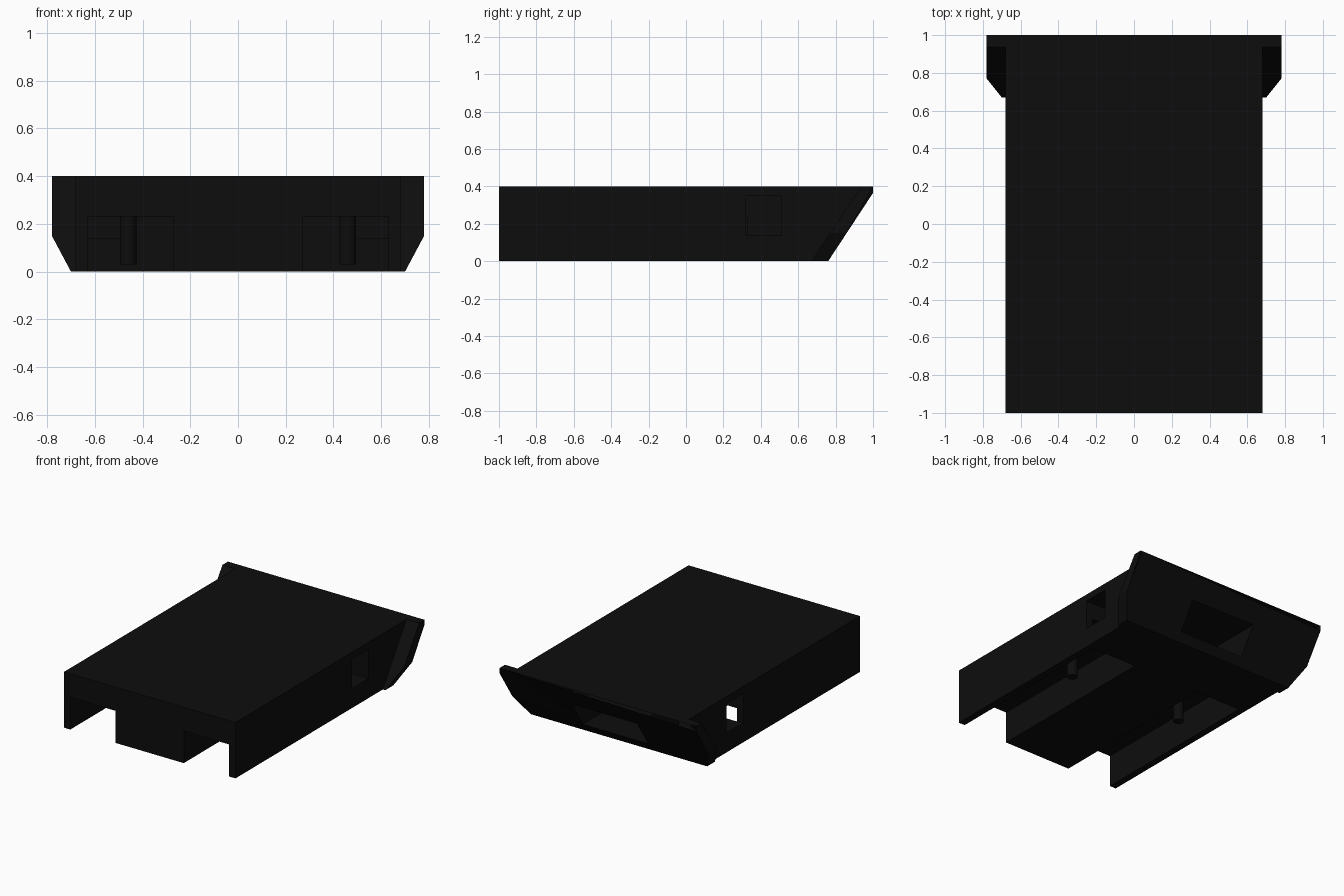
import bpy, bmesh

if "Cube" in bpy.data.objects:
    bpy.data.objects.remove(bpy.data.objects["Cube"])

black = bpy.data.materials.new("matte_black")
black.diffuse_color = (0.004, 0.004, 0.004, 1)
black.use_nodes = True
black.node_tree.nodes["Principled BSDF"].inputs["Base Color"].default_value = black.diffuse_color


def make(name, bm):
    bmesh.ops.recalc_face_normals(bm, faces=bm.faces[:])
    me = bpy.data.meshes.new(name)
    bm.to_mesh(me)
    bm.free()
    me.materials.append(black)
    ob = bpy.data.objects.new(name, me)
    bpy.context.collection.objects.link(ob)
    return ob


def loft(name, ring_a, ring_b):
    """Closed solid between two matching outlines."""
    bm = bmesh.new()
    a = [bm.verts.new(p) for p in ring_a]
    b = [bm.verts.new(p) for p in ring_b]
    bm.faces.new(a)
    bm.faces.new(b[::-1])
    n = len(a)
    for i in range(n):
        j = (i + 1) % n
        bm.faces.new((a[i], b[i], b[j], a[j]))
    return make(name, bm)


def box(name, x0, x1, y0, y1, z0, z1):
    prof = [(y0, z0), (y1, z0), (y1, z1), (y0, z1)]
    return loft(name, [(x0, y, z) for y, z in prof], [(x1, y, z) for y, z in prof])


def boolean(target, other, op):
    mod = target.modifiers.new(op.lower(), 'BOOLEAN')
    mod.operation = op
    mod.solver = 'EXACT'
    mod.object = other
    bpy.context.view_layer.objects.active = target
    bpy.ops.object.modifier_apply(modifier=mod.name)
    bpy.data.objects.remove(other)


# Long tray body with a raked end
side = [(-1, 0), (0.72, 0), (0.96, 0.36), (0.96, 0.4), (-1, 0.4)]
body = loft("tray_body", [(-0.68, y, z) for y, z in side], [(0.68, y, z) for y, z in side])

# Wider raked end plate with clipped lower corners
outline = [(-0.70, 0), (0.70, 0), (0.78, 0.15), (0.78, 0.365), (0.78, 0.4),
           (-0.78, 0.4), (-0.78, 0.365), (-0.78, 0.15)]
plate = loft("end_plate",
             [(x, 0.67 + z * 0.667, z) for x, z in outline],
             [(x, min(1.0, 0.76 + z * 0.6575), z) for x, z in outline])
boolean(body, plate, 'UNION')

# Finger pocket in the end plate
boolean(body, box("pocket_cut", -0.26, 0.26, 0.45, 1.1, 0.06, 0.25), 'DIFFERENCE')

for s in (-1, 1):
    # Underside channel, open at the front
    xs = sorted((s * 0.27, s * 0.63))
    boolean(body, box("channel_cut", *xs, -1.1, 0.33, -0.1, 0.23), 'DIFFERENCE')
    # Latch window in the side, reaching into the channel
    xs = sorted((s * 0.43, s * 0.75))
    boolean(body, box("window_cut", *xs, 0.32, 0.51, 0.14, 0.35), 'DIFFERENCE')
    # Small round peg hanging in the channel
    bm = bmesh.new()
    bmesh.ops.create_cone(bm, cap_ends=True, segments=16, radius1=0.035, radius2=0.035, depth=0.21)
    bmesh.ops.translate(bm, verts=bm.verts[:], vec=(s * 0.46, -0.09, 0.135))
    make("channel_peg_" + ("right" if s > 0 else "left"), bm)
